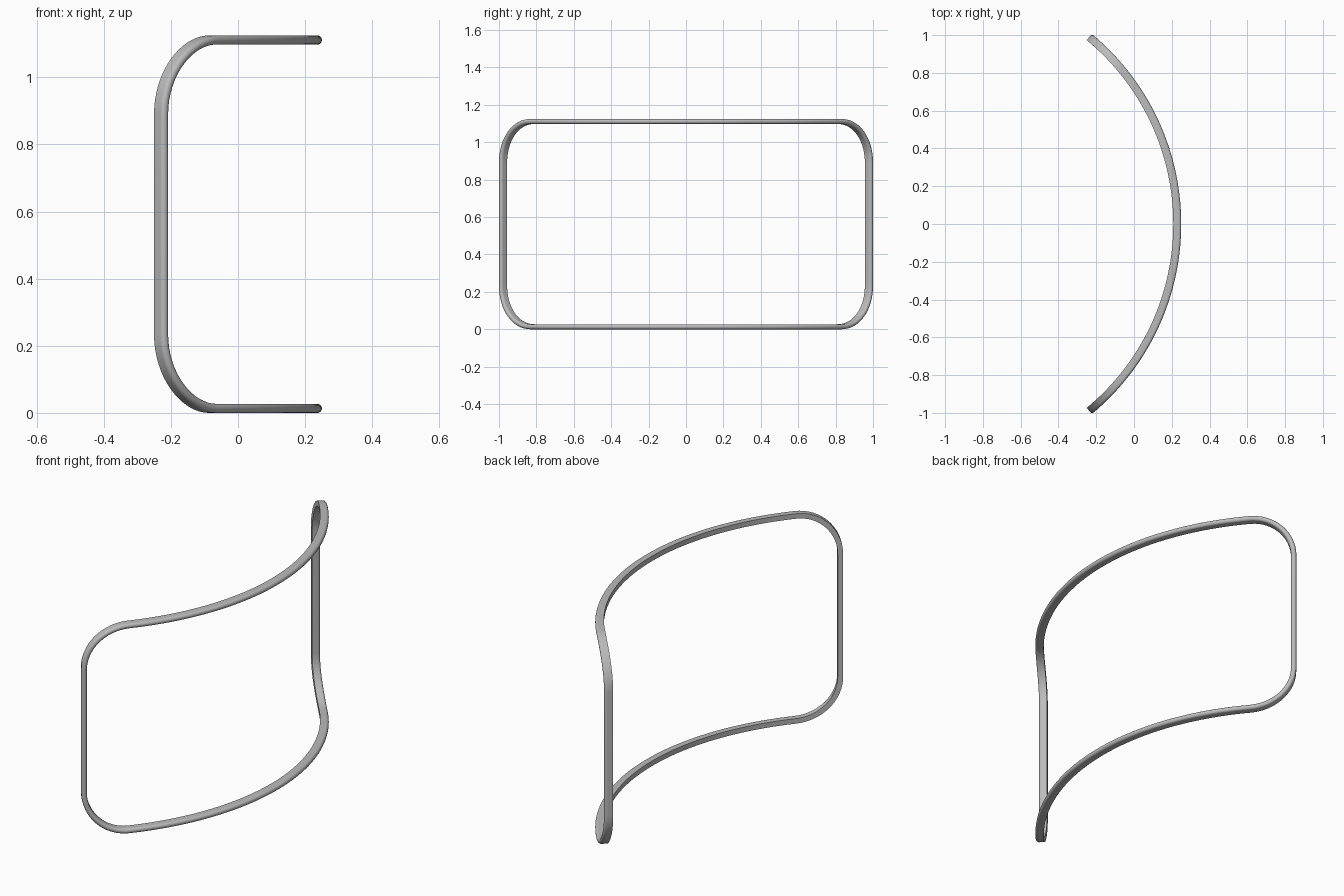
import bpy, bmesh, math
from math import sin, cos, pi

cube = bpy.data.objects.get("Cube")
if cube:
    bpy.data.objects.remove(cube)

# Overall dimensions
HALF_LEN, HEIGHT, CORNER = 1.13, 1.125, 0.235   # frame before bending
OUTER_R, DEPTH, HALF_T = 1.305, 0.042, 0.0135   # bend radius and bar section
MID_R = OUTER_R - DEPTH / 2
CENTRE_X = 0.25 - OUTER_R

grey = bpy.data.materials.new("light_grey")
grey.use_nodes = True
colour = (0.5, 0.5, 0.5, 1)
grey.diffuse_color = colour
grey.node_tree.nodes["Principled BSDF"].inputs["Base Color"].default_value = colour


def frame_path(corner_steps=16, side_steps=48):
    """Rounded rectangle as (s, z, normal_s, normal_z), counterclockwise."""
    path = []
    a, b = HALF_LEN - CORNER, HEIGHT / 2 - CORNER
    centres = [(a, b), (-a, b), (-a, -b), (a, -b)]
    for k, (cs, cz) in enumerate(centres):
        for i in range(corner_steps + 1):
            t = (k + i / corner_steps) * pi / 2
            path.append((cs + CORNER * cos(t), cz + CORNER * sin(t), cos(t), sin(t)))
        # Long sides need subdivisions to follow the bend
        if k % 2 == 0:
            s, z, ns, nz = path[-1]
            for i in range(1, side_steps):
                path.append((s - 2 * cs * i / side_steps, z, 0, nz))
    return path


def bar_section(steps=12):
    """Flat concave side, half-round convex side, as (radius, inset)."""
    inner = OUTER_R - DEPTH
    section = [(inner, 0)]
    for i in range(steps + 1):
        t = pi * i / steps
        section.append((OUTER_R - HALF_T + HALF_T * sin(t), HALF_T - HALF_T * cos(t)))
    section.append((inner, 2 * HALF_T))
    return section


# Sweep the section along the frame and wrap it round the bend axis
bm = bmesh.new()
rings = []
for s, z, ns, nz in frame_path():
    ring = []
    for radius, inset in bar_section():
        angle = (s - ns * inset) / MID_R
        ring.append(bm.verts.new((CENTRE_X + radius * cos(angle),
                                  radius * sin(angle),
                                  HEIGHT / 2 + z - nz * inset)))
    rings.append(ring)

for i, ring in enumerate(rings):
    following = rings[(i + 1) % len(rings)]
    for j in range(len(ring)):
        k = (j + 1) % len(ring)
        bm.faces.new((ring[j], ring[k], following[k], following[j]))
bmesh.ops.recalc_face_normals(bm, faces=bm.faces)

mesh = bpy.data.meshes.new("curved_frame")
bm.to_mesh(mesh)
bm.free()
mesh.materials.append(grey)
frame = bpy.data.objects.new("curved_frame", mesh)
bpy.context.collection.objects.link(frame)

# Smooth shading with the flat side's edges kept sharp
bpy.ops.object.select_all(action='DESELECT')
frame.select_set(True)
bpy.context.view_layer.objects.active = frame
bpy.ops.object.shade_smooth_by_angle(angle=math.radians(35))
